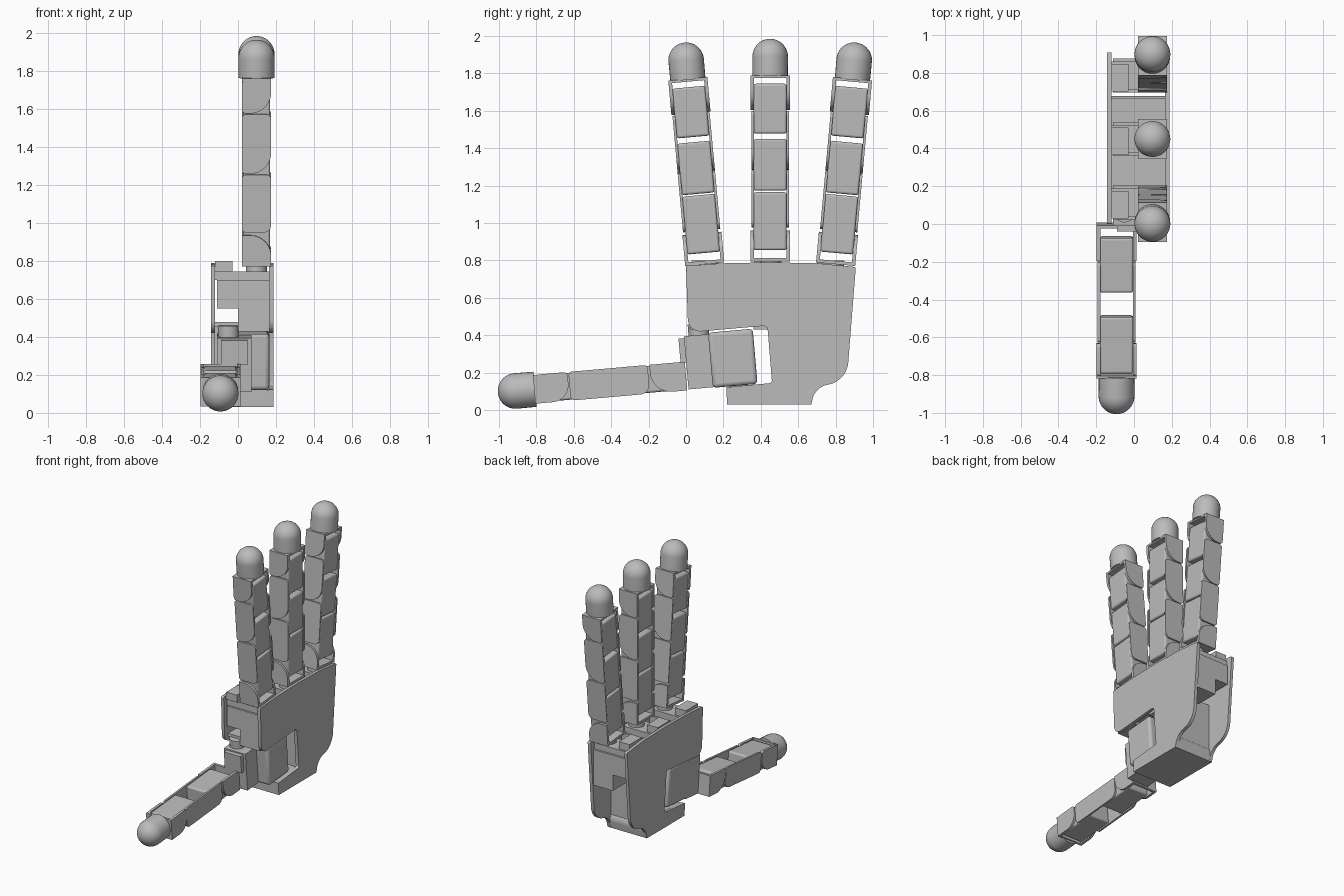
import bpy, bmesh, math
from mathutils import Matrix, Vector

if "Cube" in bpy.data.objects:
    bpy.data.objects.remove(bpy.data.objects["Cube"], do_unlink=True)

grey = bpy.data.materials.new("plain grey")
grey.use_nodes = True
GREY = (0.5, 0.5, 0.5, 1)
grey.diffuse_color = GREY
grey.node_tree.nodes["Principled BSDF"].inputs["Base Color"].default_value = GREY


def finish(name, bm, matrix=None, bevel=0.0):
    """Turn a bmesh into a shaded, coloured object."""
    bmesh.ops.recalc_face_normals(bm, faces=bm.faces)
    mesh = bpy.data.meshes.new(name)
    bm.to_mesh(mesh)
    bm.free()
    mesh.materials.append(grey)
    obj = bpy.data.objects.new(name, mesh)
    bpy.context.collection.objects.link(obj)
    if matrix is not None:
        obj.matrix_world = matrix
    if bevel:
        mod = obj.modifiers.new("Bevel", "BEVEL")
        mod.width, mod.segments = bevel, 3
    bpy.ops.object.select_all(action="DESELECT")
    obj.select_set(True)
    bpy.context.view_layer.objects.active = obj
    bpy.ops.object.shade_smooth_by_angle(angle=math.radians(32))
    return obj


def box(name, xs, ys, zs, matrix=None, bevel=0.0):
    bm = bmesh.new()
    bmesh.ops.create_cube(bm, size=1)
    for v in bm.verts:
        v.co = [(r[0] + r[1]) / 2 + c * (r[1] - r[0]) for c, r in zip(v.co, (xs, ys, zs))]
    return finish(name, bm, matrix, bevel)


def cylinder(name, x, y, z0, z1, r, matrix=None):
    bm = bmesh.new()
    bmesh.ops.create_cone(bm, cap_ends=True, segments=32, radius1=r, radius2=r, depth=z1 - z0,
                          matrix=Matrix.Translation((x, y, (z0 + z1) / 2)))
    return finish(name, bm, matrix)


def fillet(corners, steps=8):
    """Round each corner (a, b, radius) of a 2D outline."""
    out = []
    for i, (a, b, r) in enumerate(corners):
        p = Vector((a, b))
        if r == 0:
            out.append(p)
            continue
        d0 = (Vector(corners[i - 1][:2]) - p).normalized()
        d1 = (Vector(corners[(i + 1) % len(corners)][:2]) - p).normalized()
        t0, t1 = p + d0 * r, p + d1 * r
        for k in range(steps + 1):
            t = k / steps
            # weighted quadratic gives a circular arc at right angles
            w = ((1 - t) ** 2, 2 * t * (1 - t) * 0.7071, t * t)
            out.append((t0 * w[0] + p * w[1] + t1 * w[2]) / sum(w))
    return out


def prism(name, corners, lo, hi, axis, matrix=None):
    """Extrude a rounded outline along x (outline in y, z) or y (outline in x, z)."""
    pts = fillet(corners)
    place = (lambda p, h: (h, p.x, p.y)) if axis == "x" else (lambda p, h: (p.x, h, p.y))
    bm = bmesh.new()
    a = [bm.verts.new(place(p, lo)) for p in pts]
    b = [bm.verts.new(place(p, hi)) for p in pts]
    bm.faces.new(a)
    bm.faces.new(b[::-1])
    for i in range(len(pts)):
        j = (i + 1) % len(pts)
        bm.faces.new((a[i], a[j], b[j], b[i]))
    return finish(name, bm, matrix)


def fingertip(name, z0, z1, matrix, r=0.095):
    """Short cylinder with a domed end."""
    bm = bmesh.new()
    bmesh.ops.create_uvsphere(bm, u_segments=32, v_segments=24, radius=r)
    for v in bm.verts:
        if v.co.z < -0.001:
            v.co.z = z0 - z1
        v.co.z += z1
    return finish(name, bm, matrix)


def digit(name, matrix, blocks, cheeks, cap):
    """Jointed finger along local z: inner motor blocks, side cheeks, round tip.
    Each cheek is (z0, z1, lower outer radius, upper outer radius)."""
    D = 0.077
    box(name + "_base_plate", (-D, D), (-0.105, 0.105), (0, 0.018), matrix)
    for i, (z0, z1) in enumerate(blocks):
        box(f"{name}_motor_{i + 1}", (-0.072, 0.072), (-0.088, 0.088), (z0, z1), matrix, 0.012)
    for i, (z0, z1, low, high) in enumerate(cheeks):
        outer = 0.105 if i in (0, len(cheeks) - 1) else 0.1
        shape = [(-D, z0, 0.02 if low else 0), (D, z0, low), (D, z1, high), (-D, z1, 0.02 if i else 0)]
        for side, label in ((1, "a"), (-1, "b")):
            prism(f"{name}_cheek_{i + 1}{label}", shape, side * 0.086, side * outer, "y", matrix)
    box(name + "_tip_plate", (-D, D), (-0.105, 0.105), (cap - 0.015, cap), matrix)
    fingertip(name + "_tip", cap - 0.005, cap + 0.1, matrix)


# three upright fingers, the outer two splayed
for name, y, z, tilt in (("front_finger", 0.1, 0.78, 5.2), ("middle_finger", 0.45, 0.795, 0),
                         ("back_finger", 0.8, 0.78, -5.2)):
    m = Matrix.Translation((0.0975, y, z)) @ Matrix.Rotation(math.radians(tilt), 4, "X")
    digit(name, m, ((0.06, 0.37), (0.378, 0.655), (0.683, 0.95)),
          ((0.01, 0.165, 0, 0.11), (0.18, 0.485, 0.04, 0.025), (0.49, 0.805, 0.11, 0.025),
           (0.81, 0.985, 0.11, 0)), 0.995)
    # motor below each finger, inside the palm
    s = Matrix.Translation((0, y + (0.45 - y) * 0.04, 0)) 
    box(name + "_drive_body", (-0.11, 0.165), (-0.09, 0.09), (0.55, 0.7), s)
    box(name + "_drive_foot", (0.0, 0.165), (-0.09, 0.09), (0.43, 0.55), s)
    box(name + "_drive_flange", (-0.12, 0.165), (-0.075, 0.075), (0.7, 0.745), s)
    box(name + "_drive_clip", (-0.12, -0.03), (-0.085, 0.06), (0.745, 0.8), s)
    cylinder(name + "_drive_horn", 0.0975, 0, 0.74, 0.795, 0.055, s)

# thumb pointing forward and slightly down, turned a quarter
turn = Matrix(((0, 1, 0, 0), (0, 0, -1, 0), (-1, 0, 0, 0), (0, 0, 0, 1)))
tilt5 = Matrix.Rotation(math.radians(5), 4, "X")
digit("thumb", Matrix.Translation((-0.0925, 0.0, 0.182)) @ tilt5 @ turn,
      ((0.07, 0.36), (0.49, 0.79)),
      ((0.01, 0.19, 0, 0.11), (0.2, 0.625, 0.05, 0.025), (0.63, 0.805, 0.09, 0)), 0.815)

# thumb drive sitting in the palm notch
t = Matrix.Translation((0, 0.25, 0.277)) @ tilt5
box("thumb_drive", (-0.11, 0.165), (-0.12, 0.12), (-0.148, 0.148), t, 0.02)
box("thumb_bracket", (-0.11, 0.07), (-0.25, -0.1), (-0.145, 0.14), t)
box("thumb_bracket_lip", (-0.09, 0.05), (-0.28, -0.24), (0.0, 0.13), t)
cylinder("thumb_pivot_top", -0.05, -0.17, 0.13, 0.2, 0.055, t)
cylinder("thumb_pivot_bottom", 0.03, 0.02, -0.17, -0.14, 0.05, t)

# palm side plates with the thumb notch
outline = [(0.0, 0.772, 0.01), (0.012, 0.415, 0.07), (0.435, 0.452, 0.025), (0.46, 0.145, 0.015),
           (0.215, 0.122, 0.0), (0.22, 0.03, 0.0), (0.67, 0.03, 0.0), (0.69, 0.12, 0.06),
           (0.86, 0.16, 0.09), (0.908, 0.765, 0.01), (0.7, 0.785, 0), (0.45, 0.79, 0), (0.2, 0.785, 0)]
prism("palm_plate_left", outline, 0.163, 0.188, "x")
prism("palm_plate_right", outline, -0.142, -0.12, "x")

# palm floor, core and deck between the plates
prism("palm_floor", [(0.22, 0.03, 0), (0.67, 0.03, 0), (0.68, 0.1, 0.02), (0.66, 0.14, 0.02),
                     (0.46, 0.14, 0), (0.217, 0.12, 0)], -0.14, 0.186, "x")
box("palm_core", (-0.125, 0.17), (0.47, 0.665), (0.1, 0.46))
box("palm_deck", (-0.125, 0.17), (0.05, 0.665), (0.455, 0.48))
